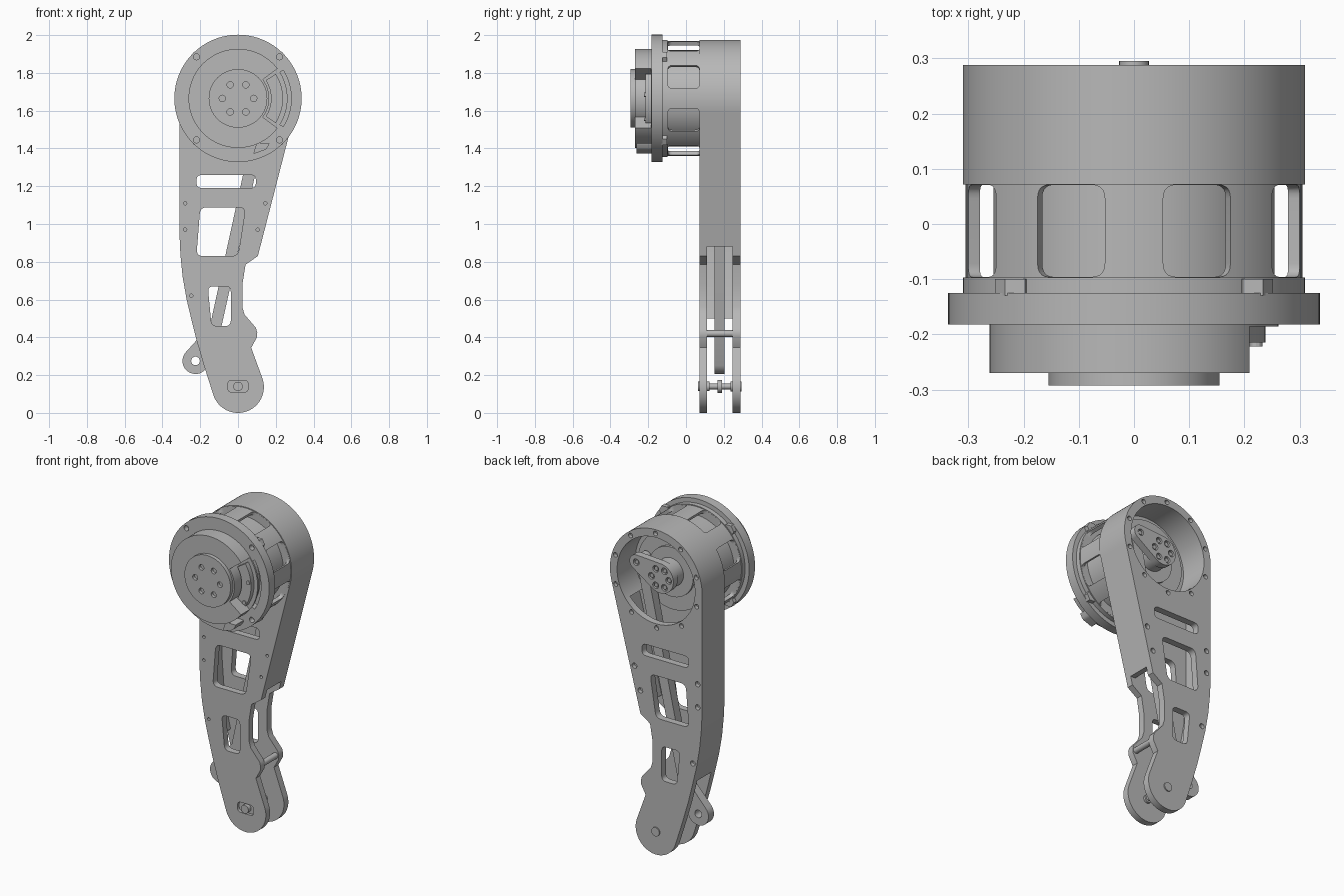
import bpy, bmesh
from math import sin, cos, pi, radians, atan2, acos, hypot
from mathutils import Matrix, Vector

if "Cube" in bpy.data.objects:
    bpy.data.objects.remove(bpy.data.objects["Cube"])

HUB = 1.665  # height of the motor axis

grey = bpy.data.materials.new("machined grey")
grey.use_nodes = True
COLOUR = (0.48, 0.48, 0.48, 1)
grey.diffuse_color = COLOUR
grey.node_tree.nodes["Principled BSDF"].inputs["Base Color"].default_value = COLOUR


# ---- outline helpers, all in the x-z plane ----
def arc(cx, cz, r, a0, a1, n=24):
    steps = [radians(a0 + (a1 - a0) * i / n) for i in range(n + 1)]
    return [(cx + r * cos(a), cz + r * sin(a)) for a in steps]


def circle(cx, cz, r, n=32):
    return arc(cx, cz, r, 0, 360, n)[:-1]


def sector(r0, r1, half):
    return arc(0, HUB, r1, -half, half) + arc(0, HUB, r0, half, -half)


def rounded(pts, r):
    out = []
    for i, p in enumerate(pts):
        p = Vector(p)
        a = p + (Vector(pts[i - 1]) - p).normalized() * r
        b = p + (Vector(pts[(i + 1) % len(pts)]) - p).normalized() * r
        for k in range(6):
            t = k / 5
            out.append(tuple(a * (1 - t) ** 2 + p * 2 * t * (1 - t) + b * t * t))
    return out


def box(x0, x1, z0, z1, r):
    return rounded([(x0, z0), (x1, z0), (x1, z1), (x0, z1)], r)


def capsule(p, r1, q, r2):
    dx, dz = q[0] - p[0], q[1] - p[1]
    a = atan2(dz, dx) * 180 / pi
    b = acos((r1 - r2) / hypot(dx, dz)) * 180 / pi
    return arc(*p, r1, a + b, a + 360 - b) + arc(*q, r2, a - b, a + b)


# ---- solids ----
def prism(name, pts, y0, y1, matrix=None):
    bm = bmesh.new()
    face = bm.faces.new([bm.verts.new((x, y0, z)) for x, z in pts])
    ext = bmesh.ops.extrude_face_region(bm, geom=[face])
    verts = [v for v in ext["geom"] if isinstance(v, bmesh.types.BMVert)]
    bmesh.ops.translate(bm, verts=verts, vec=(0, y1 - y0, 0))
    bmesh.ops.recalc_face_normals(bm, faces=bm.faces)
    if matrix:
        bm.transform(matrix)
    me = bpy.data.meshes.new(name)
    bm.to_mesh(me)
    bm.free()
    me.materials.append(grey)
    ob = bpy.data.objects.new(name, me)
    bpy.context.collection.objects.link(ob)
    smooth(me)
    return ob


def smooth(me):
    me.shade_smooth()
    me.set_sharp_from_angle(angle=radians(25))


def disc(name, r, y0, y1, x=0, z=HUB, n=72):
    return prism(name, circle(x, z, r, n), y0, y1)


def carve(ob, cutters):
    for c in cutters:
        m = ob.modifiers.new("cut", "BOOLEAN")
        m.operation, m.solver, m.object = "DIFFERENCE", "EXACT", c
    bpy.context.view_layer.update()
    dg = bpy.context.evaluated_depsgraph_get()
    me = bpy.data.meshes.new_from_object(ob.evaluated_get(dg))
    ob.modifiers.clear()
    ob.data = me
    smooth(me)
    for c in cutters:
        bpy.data.objects.remove(c)


def hole(x, z, r, y0, y1):
    return prism("hole_cutter", circle(x, z, r, 16), y0, y1)


def ring_points(n, r, start=0):
    return [(r * cos(start + 2 * pi * i / n), HUB + r * sin(start + 2 * pi * i / n)) for i in range(n)]


# ---- leg shell: hollow, open at the back of the hub and at the foot ----
outline = (arc(0, HUB, 0.31, -15, 180, 64)
           + [(-.31, .95), (-.305, .84), (-.293, .72), (-.272, .6), (-.248, .5),
              (-.218, .38), (-.18, .25)]
           + arc(0, .137, .137, 198, 380, 36)
           + [(.07, .345), (.1, .4), (.102, .425), (.095, .45), (.035, .52), (.023, .56),
              (.023, .68), (.04, .785), (.105, .83)])
leg = prism("leg_shell", outline, .072, .288)
cavity = [(-.28, 1.5), (-.28, .93), (-.265, .72), (-.24, .58), (-.222, .5), (-.4, .5),
          (-.4, -.1), (.4, -.1), (.4, .88), (.085, .88), (.24, 1.5)]
cuts = [prism("cavity_cutter", cavity, .112, .246),
        prism("bore_cutter", circle(0, HUB, .262, 72), .112, .4)]
windows = [box(-.22, .095, 1.19, 1.26, .03),
           rounded([(-.2, 1.088), (.04, 1.088), (.0, .83), (-.22, .83)], .035),
           rounded([(-.16, .67), (-.038, .67), (-.038, .46), (-.14, .46)], .03)]
cuts += [prism("window_cutter", w, 0, .4) for w in windows]
for x, z in [(-.28, 1.11), (-.28, .97), (-.247, .62), (.145, 1.11), (.105, .97)]:
    cuts += [hole(x, z, .009, 0, .1), hole(x, z, .016, .265, .4)]
cuts += [hole(x, z, .014, .265, .4) for x, z in ring_points(10, .286, .3)]
cuts.append(prism("slot_cutter", box(-.055, .055, .11, .172, .025), 0, .09))
carve(leg, cuts)

# ---- foot pin and cross pin ----
disc("foot_pin", .015, .08, .28, 0, .14, 24)
disc("foot_pin_collar", .034, .168, .19, 0, .14, 24)
disc("foot_pin_front_cap", .025, .064, .125, 0, .14, 24)
disc("foot_pin_back_cap", .027, .235, .295, 0, .14, 24)
disc("cross_pin", .018, .1, .26, .08, .42, 24)

# ---- push rod with an eye at its lower end ----
PIVOT, BEND, EYE = (.16, 1.72), (-.12, .45), (-.225, .275)
prism("push_rod", capsule(BEND, .03, PIVOT, .032), .15, .205)
lug = prism("push_rod_eye", capsule(EYE, .069, BEND, .03), .151, .204)
carve(lug, [hole(*EYE, .023, 0, .4)])

# ---- crank inside the hub ----
disc("motor_rear_plate", .235, .1, .128)
disc("motor_rear_step", .15, .12, .145)
disc("crank_hub", .085, .13, .21)
crank = prism("crank_arm", capsule((0, HUB), .09, PIVOT, .045), .207, .25)
spots = ring_points(6, .058) + [PIVOT]
carve(crank, [hole(x, z, .02, .235, .3) for x, z in spots])
for x, z in spots:
    disc("crank_screw", .013, .2, .245, x, z, 12)

# ---- motor cage with eight rounded openings ----
cage = disc("motor_cage", .305, -.126, .074, n=96)
cuts = [disc("cage_bore_cutter", .283, -.2, .2)]
for i in range(8):
    turn = (Matrix.Translation((0, 0, HUB)) @ Matrix.Rotation(radians(22.5 + 45 * i), 4, "Y")
            @ Matrix.Rotation(pi / 2, 4, "X"))
    cuts.append(prism("cage_window_cutter", box(-.066, .066, -.071, .096, .025), .2, .4, turn))
carve(cage, cuts)
disc("motor_core", .255, -.13, .11)
disc("cage_ring", .31, -.13, -.097, n=96)

# ---- mounting flange ----
flange = disc("mounting_flange", .337, -.182, -.125, n=96)
corners = ring_points(4, .311, pi / 4)
carve(flange, [hole(x, z, .016, -.3, -.15) for x, z in corners]
      + [prism("crescent_cutter", sector(.245, .282, 32), -.3, -.14)])
for x, z in corners:
    disc("flange_nut", .036, -.13, -.1, x * .98, HUB + (z - HUB) * .98, 6)

# ---- front housing with a side notch ----
housing = disc("front_housing", .262, -.27, -.175, n=96)
carve(housing, [prism("notch_cutter", sector(.165, .4, 37), -.4, -.186)])
prism("notch_cover", sector(.175, .238, 33), -.215, -.175)
for a in (6, -34):
    disc("cover_screw", .012, -.222, -.2, .222 * cos(radians(a * .85)),
         HUB + .222 * sin(radians(a * .85)), 12)
prism("cable_socket", rounded([(.08, 1.37), (.15, 1.395), (.17, 1.43), (.1, 1.43)], .012),
      -.262, -.175)

# ---- output cap with six bolt holes ----
cap = disc("output_cap", .155, -.293, -.265, n=72)
carve(cap, [hole(x, z, .017, -.4, -.275) for x, z in ring_points(6, .083)])
